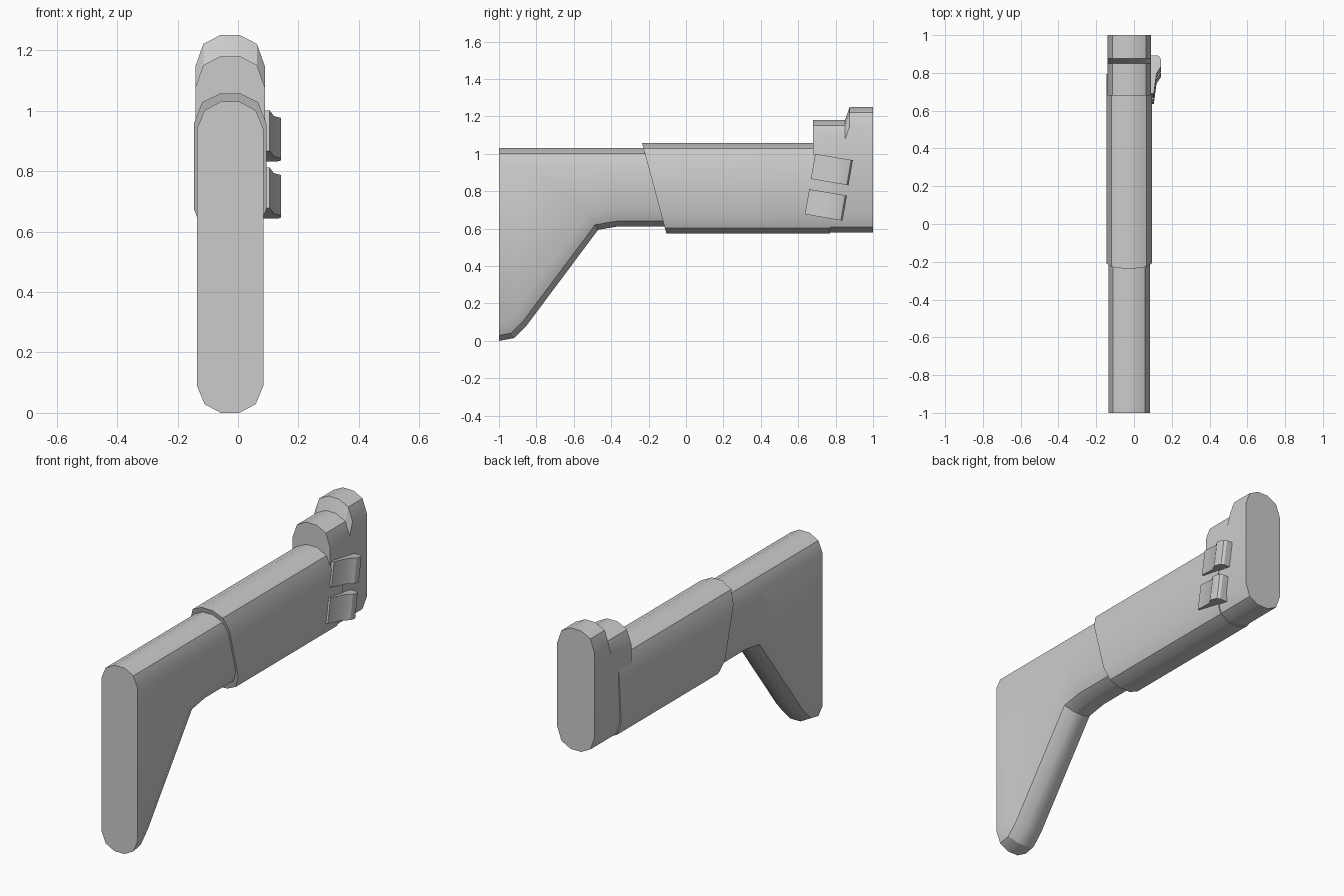
import bpy, bmesh, math
from mathutils import Vector

if "Cube" in bpy.data.objects:
    bpy.data.objects.remove(bpy.data.objects["Cube"])

CX = -0.026  # centre plane of the main body


def loft(name, rings):
    """Skin a list of equal-length point rings and cap both ends."""
    bm = bmesh.new()
    vs = [[bm.verts.new(p) for p in r] for r in rings]
    n = len(vs[0])
    for a, b in zip(vs, vs[1:]):
        for i in range(n):
            j = (i + 1) % n
            bm.faces.new((a[i], a[j], b[j], b[i]))
    bm.faces.new(vs[0])
    bm.faces.new(vs[-1])
    bmesh.ops.recalc_face_normals(bm, faces=bm.faces)
    mesh = bpy.data.meshes.new(name)
    bm.to_mesh(mesh)
    bm.free()
    ob = bpy.data.objects.new(name, mesh)
    bpy.context.collection.objects.link(ob)
    bpy.ops.object.select_all(action='DESELECT')
    ob.select_set(True)
    bpy.context.view_layer.objects.active = ob
    bpy.ops.object.shade_smooth_by_angle(angle=math.radians(30))
    return ob


def ring(hw, y, top, bottom, normal=(0, 1), depth=0.09):
    """Tall rounded section; the bottom rounding is inset along normal (y, z)."""
    steps = [(0.28, 0), (0.77, 0.029), (1, depth)]
    half = [(hw * w, y, top - d) for w, d in steps]
    half += [(hw * w, y + normal[0] * d, bottom + normal[1] * d)
             for w, d in reversed(steps)]
    right = [Vector((CX + x, yy, z)) for x, yy, z in half]
    left = [Vector((CX - x, yy, z)) for x, yy, z in reversed(half)]
    return right + left


# Shoulder stock: section swept along the underside curve
path = [(-1, 0), (-0.92, 0.015), (-0.85, 0.085), (-0.47, 0.594),
        (-0.37, 0.611), (-0.05, 0.611)]
rings = []
for i, (y, z) in enumerate(path):
    n = Vector((0, 1))
    if 0 < i < len(path) - 1:
        a = (Vector(path[i]) - Vector(path[i - 1])).normalized()
        b = (Vector(path[i + 1]) - Vector(path[i])).normalized()
        t = (a + b).normalized()
        n = Vector((-t.y, t.x)) / t.dot(a)
    rings.append(ring(0.11, y, 1.03, z, n))
loft("shoulder_stock", rings)

# Sleeve: slightly larger section with slanted ends
TOP, BOTTOM = 1.057, 0.575
rings = []
for y_top, y_bottom in [(-0.235, -0.105), (0.8, 0.77)]:
    r = ring(0.12, 0, TOP, BOTTOM, depth=0.1)
    for p in r:
        p.y = y_bottom + (y_top - y_bottom) * (p.z - BOTTOM) / (TOP - BOTTOM)
    rings.append(r)
loft("sleeve", rings)

# End block: low section stepping up to the tall end plate
loft("end_block", [ring(0.115, y, top, 0.58, depth=0.103) for y, top in
                   [(0.68, 1.18), (0.85, 1.18), (0.875, 1.25), (1.0, 1.25)]])

# Two tilted side levers
profile = [(-0.102, 0.08), (-0.102, 0.105), (0.005, 0.119), (0.043, 0.143),
           (0.075, 0.143), (0.093, 0.138), (0.102, 0.125), (0.102, 0.08)]
tilt = math.radians(-9.7)
along = Vector((0, math.cos(tilt), math.sin(tilt)))
across = Vector((0, -math.sin(tilt), math.cos(tilt)))
for name, y, z in [("upper_lever", 0.78, 0.916), ("lower_lever", 0.748, 0.727)]:
    loft(name, [[Vector((x, y, z)) + along * u + across * s for u, x in profile]
                for s in (-0.068, 0.068)])
